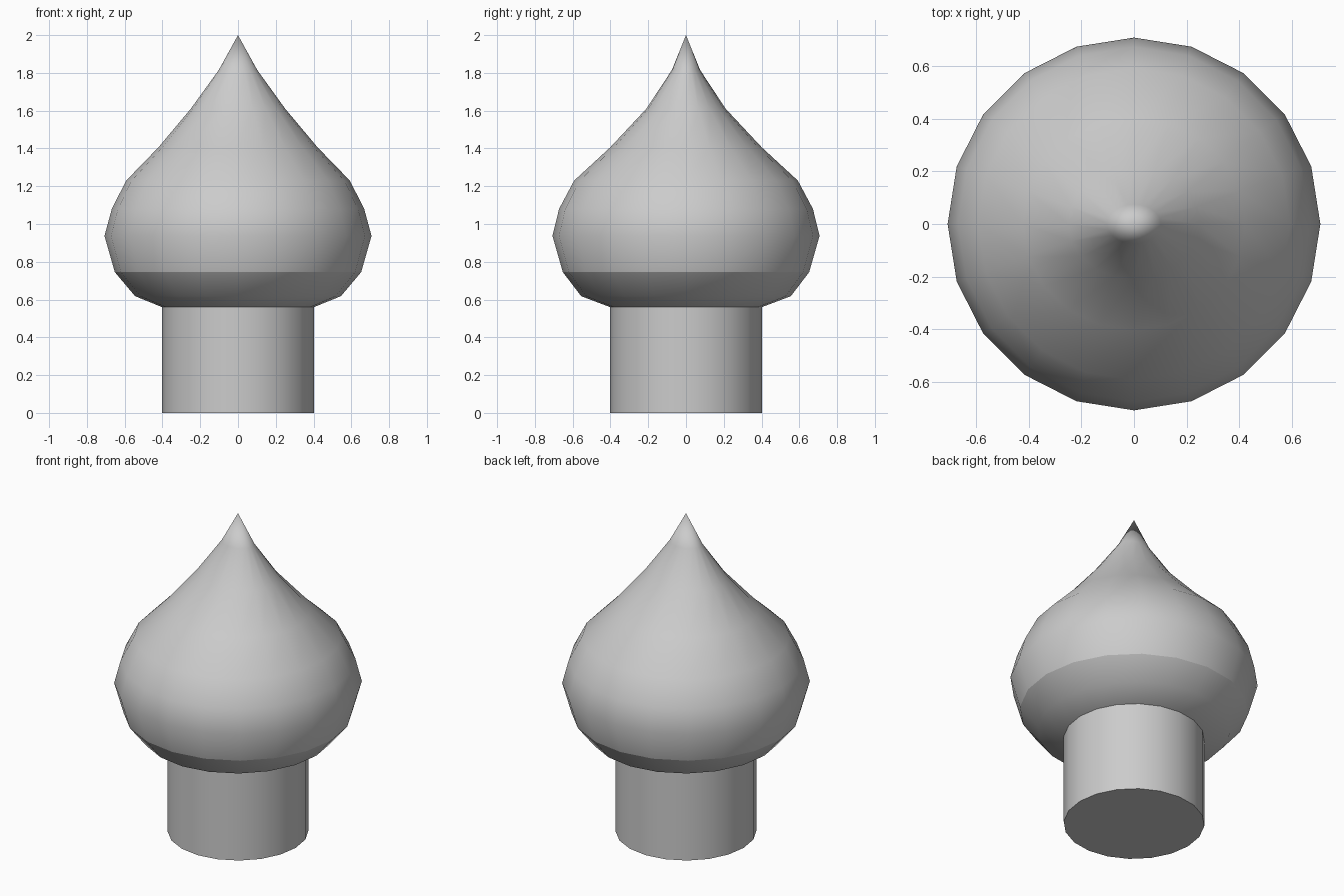
import bpy, bmesh, math

if "Cube" in bpy.data.objects:
    bpy.data.objects.remove(bpy.data.objects["Cube"])

SIDES = 20


def lathe(name, rings, tip=None, sharp=(), cap_bottom=False):
    """Skin elliptical rings (rx, ry, z); optional apex and base cap."""
    bm = bmesh.new()
    loops = []
    for rx, ry, z in rings:
        loops.append([bm.verts.new((rx * math.cos(2 * math.pi * i / SIDES),
                                    ry * math.sin(2 * math.pi * i / SIDES), z))
                      for i in range(SIDES)])
    for a, b in zip(loops, loops[1:]):
        for i in range(SIDES):
            j = (i + 1) % SIDES
            bm.faces.new((a[i], a[j], b[j], b[i])).smooth = True
    if tip is not None:
        apex = bm.verts.new((0, 0, tip))
        for i in range(SIDES):
            bm.faces.new((loops[-1][i], loops[-1][(i + 1) % SIDES], apex)).smooth = True
    if cap_bottom:
        bm.faces.new(loops[0][::-1])
        sharp = (*sharp, 0)
    for r in sharp:
        for i in range(SIDES):
            edge = bm.edges.get((loops[r][i], loops[r][(i + 1) % SIDES]))
            edge.smooth = False
    mesh = bpy.data.meshes.new(name)
    bm.to_mesh(mesh)
    bm.free()
    obj = bpy.data.objects.new(name, mesh)
    bpy.context.collection.objects.link(obj)
    return obj


# Cylindrical drum under the dome
lathe("drum", [(0.402, 0.402, 0), (0.402, 0.402, 0.56)], cap_bottom=True)

# Onion dome, slightly oval towards the tip, with a crease low on the bulge
lathe("onion_dome", [
    (0.402, 0.402, 0.56),
    (0.545, 0.555, 0.618),
    (0.652, 0.652, 0.745),
    (0.707, 0.707, 0.937),
    (0.668, 0.672, 1.08),
    (0.592, 0.592, 1.23),
    (0.422, 0.402, 1.405),
    (0.25, 0.21, 1.61),
    (0.102, 0.075, 1.815),
], tip=2.0, sharp=(2,))
